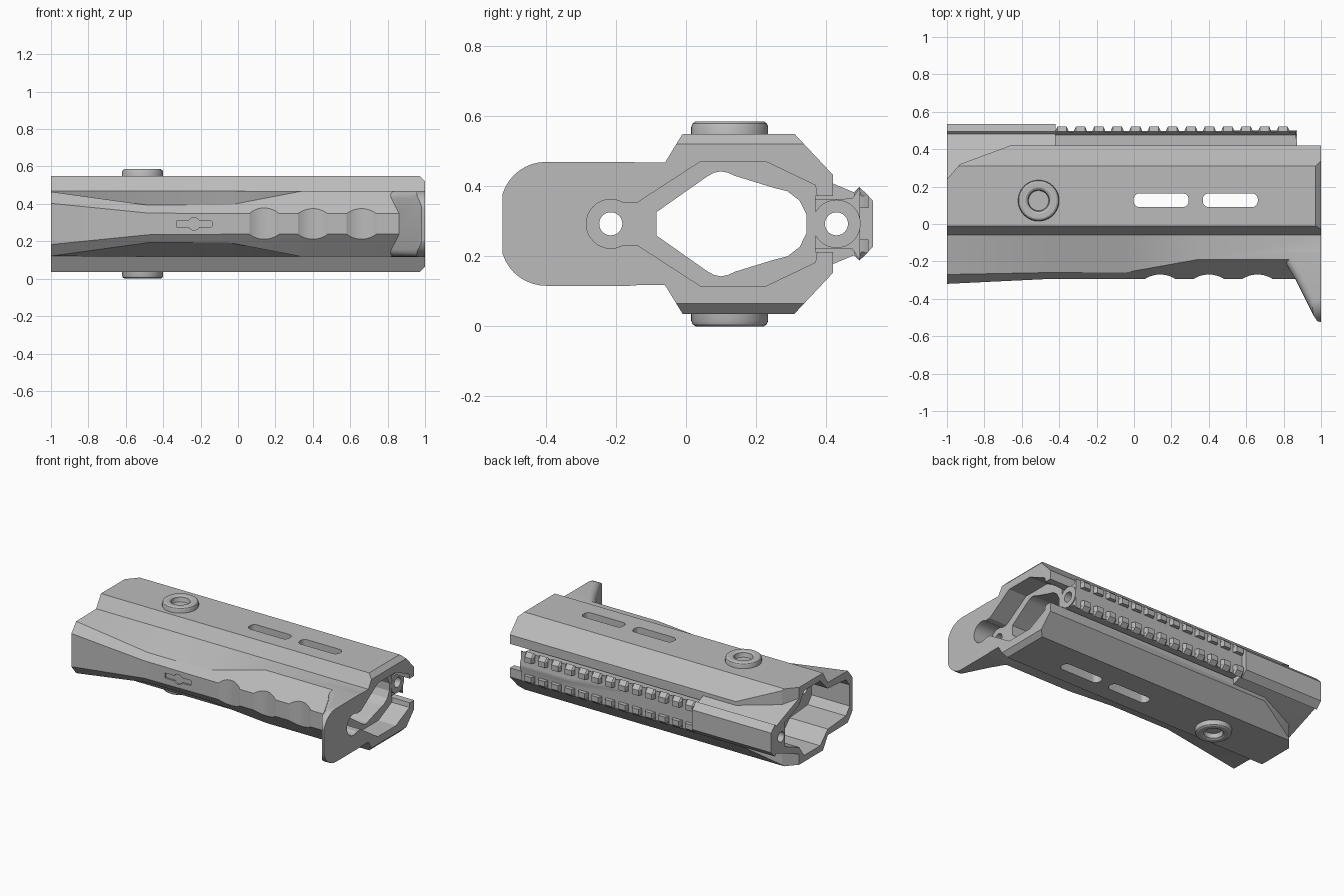
import bpy, bmesh, math
from mathutils import Vector

cube = bpy.data.objects.get("Cube")
if cube:
    bpy.data.objects.remove(cube, do_unlink=True)

MID = 0.293  # height of the mirror plane

grey = bpy.data.materials.new("matte_grey")
grey.use_nodes = True
grey.diffuse_color = (0.5, 0.5, 0.5, 1)
grey.node_tree.nodes["Principled BSDF"].inputs["Base Color"].default_value = (0.5, 0.5, 0.5, 1)

PLACE = {
    "x": lambda a, b, t: (t, a, b),
    "y": lambda a, b, t: (a, t, b),
    "z": lambda a, b, t: (a, b, t),
}


def loft(name, axis, sections):
    """Skin a list of (position, points) sections and cap both ends."""
    bm = bmesh.new()
    rings = [[bm.verts.new(PLACE[axis](a, b, t)) for a, b in pts] for t, pts in sections]
    n = len(rings[0])
    for r, s in zip(rings, rings[1:]):
        for i in range(n):
            j = (i + 1) % n
            bm.faces.new((r[i], r[j], s[j], s[i]))
    bm.faces.new(rings[0])
    bm.faces.new(rings[-1])
    bmesh.ops.recalc_face_normals(bm, faces=bm.faces)
    mesh = bpy.data.meshes.new(name)
    bm.to_mesh(mesh)
    bm.free()
    mesh.materials.append(grey)
    ob = bpy.data.objects.new(name, mesh)
    bpy.context.collection.objects.link(ob)
    return ob


def prism(name, axis, pts, lo, hi):
    return loft(name, axis, [(lo, pts), (hi, pts)])


def sym(pts):
    return pts + [(a, -b) for a, b in reversed(pts)]


def circle(ca, cb, r, n=32):
    return [(ca + r * math.cos(2 * math.pi * i / n), cb + r * math.sin(2 * math.pi * i / n)) for i in range(n)]


def rounded(ca, cb, ha, hb, r, n=6):
    pts = []
    for k, (sa, sb) in enumerate(((1, 1), (-1, 1), (-1, -1), (1, -1))):
        for i in range(n + 1):
            t = math.pi / 2 * (k + i / n)
            pts.append((ca + sa * (ha - r) + r * math.cos(t), cb + sb * (hb - r) + r * math.sin(t)))
    return pts


def apply_mod(ob, mod):
    bpy.context.view_layer.objects.active = ob
    bpy.ops.object.modifier_apply(modifier=mod.name)


def combine(ob, other, op="DIFFERENCE"):
    mod = ob.modifiers.new("combine", "BOOLEAN")
    mod.operation, mod.solver, mod.object = op, "EXACT", other
    apply_mod(ob, mod)
    bpy.data.objects.remove(other, do_unlink=True)


# Main hull with trimmed rear corners and chamfered end
hull = sym([(-.06, .175), (-.01, .257), (.31, .257), (.42, .14)])
body = prism("handguard_body", "x", hull, -1, 1)
trim = [(-1.1, .127), (-1, .24), (-.93, .32), (-.66, .42), (-.66, .6), (-1.1, .6)]
combine(body, prism("trim", "z", trim, -.5, .5))
for s in (1, -1):
    wedge = [(.97, .258 * s), (1, .228 * s), (1.05, .178 * s), (1.05, .3 * s), (.97, .3 * s)]
    combine(body, prism("end_chamfer", "y", wedge, -.2, .6))


# Faceted grip, pinched in the middle
def grip_section(y1, h1, y2, h2):
    return sym([(.05, .17), (-.06, .175), (y1, h1), (y2, h2)])


grip = loft("grip", "x", [
    (-1, grip_section(-.27, .172, -.32, .11)),
    (-.48, grip_section(-.26, .10, -.295, .058)),
    (-.05, grip_section(-.26, .10, -.293, .055)),
    (.34, grip_section(-.19, .175, -.293, .055)),
    (1, grip_section(-.19, .175, -.293, .055))])
for x in (.14, .40, .66):
    combine(grip, prism("finger_notch", "z", circle(x, -.42, .15, 64), -.4, .4))
combine(grip, prism("latch_slot", "y", rounded(-.235, 0, .095, .017, .004, 2), -.5, -.282))
combine(grip, prism("latch_hole", "y", circle(-.235, 0, .033), -.5, -.282))
combine(body, grip, "UNION")

# Flared hand stop at the end of the grip
stop_side = [(.74, -.05), (.8, -.19), (.86, -.29), (.96, -.49), (.98, -.52), (1.02, -.53), (1.2, -.53), (1.2, -.05)]
stop = prism("hand_stop", "z", stop_side, -.177, .177)
bevel = stop.modifiers.new("soft", "BEVEL")
bevel.width, bevel.segments, bevel.limit_method, bevel.angle_limit = .04, 4, "ANGLE", math.radians(60)
apply_mod(stop, bevel)
combine(stop, prism("stop_outline", "x", rounded(-.28, 0, .25, .177, .13, 10), .5, 1), "INTERSECT")
combine(body, stop, "UNION")

# Rear block carrying the smooth cover plate
block = sym([(.18, .2), (.24, .185), (.42, .115), (.48, .09)])
combine(body, loft("rear_block", "x", [(-1, block), (-.48, block), (-.42, block)]), "UNION")

# Hollow interior: slot for the rail, bore, end recesses and pin holes
combine(body, prism("rail_slot", "x", sym([(.37, .08), (.6, .08)]), -.42, 1.1))
bore = sym([(-.085, .033), (.06, .135), (.08, .146), (.1, .15), (.12, .146), (.14, .137),
            (.25, .103), (.29, .093), (.325, .066), (.345, .025)])
combine(body, prism("bore", "x", bore, -1.1, 1.1))
recess = sym([(-.205, .06), (-.14, .06), (.04, .177), (.23, .177), (.37, .11), (.375, .075)])
combine(body, prism("front_recess", "x", recess, .87, 1.1))
combine(body, prism("boss_recess", "x", circle(-.215, 0, .07), .87, 1.1))
rear = sym([(-.29, .07), (-.25, .12), (-.06, .135), (.02, .215), (.19, .215), (.24, .14), (.39, .08)])
combine(body, prism("rear_recess", "x", rear, -1.1, -.72))
for y in (-.215, .43):
    combine(body, prism("pin_hole", "x", circle(y, 0, .033), -1.2, 1.2))
for x in (.145, .515):
    combine(body, prism("side_slot", "z", rounded(x, .127, .147, .036, .03), -.5, .5))

# Cover plate behind the rail
plate = prism("cover_plate", "x", sym([(.47, .08), (.495, .105), (.535, .065)]), -1, -.42)

# Accessory rail with boss and pin hole
rail = prism("rail", "x", sym([(.36, .07), (.475, .072), (.493, .098), (.497, .098)]), -.43, .865)
combine(rail, prism("boss", "x", circle(.43, 0, .069), .5, .872), "UNION")
combine(rail, prism("pin_hole", "x", circle(.43, 0, .033), -1, 1.2))

# Two rows of rail teeth
parts = [body, plate, rail]
for i in range(13):
    x = -.385 + i * .0985
    for s, side in ((1, "upper"), (-1, "lower")):
        tooth = [(.48, .085 * s), (.495, .105 * s), (.522, .08 * s), (.522, .045 * s), (.48, .045 * s)]
        inner = [(min(y, .522), z) for y, z in tooth]
        low = [(min(y, .5), z) for y, z in tooth]
        parts.append(loft(f"rail_tooth_{side}_{i + 1}", "x",
                          [(x - .034, low), (x - .024, inner), (x + .024, inner), (x + .034, low)]))

# Round sling sockets on both sides
SOCKET = [(.11, .23), (.11, .277), (.106, .287), (.097, .293), (.07, .293), (.058, .286), (.055, .26), (.05, .25)]
for s, side in ((1, "upper"), (-1, "lower")):
    parts.append(loft(f"sling_socket_{side}", "z", [(h * s, circle(-.51, .125, r, 40)) for r, h in SOCKET]))

# Lift everything onto the ground and shade
bpy.ops.object.select_all(action="DESELECT")
for ob in parts:
    ob.location = Vector((0, 0, MID))
    ob.select_set(True)
bpy.context.view_layer.objects.active = body
bpy.ops.object.shade_smooth_by_angle(angle=math.radians(25))
